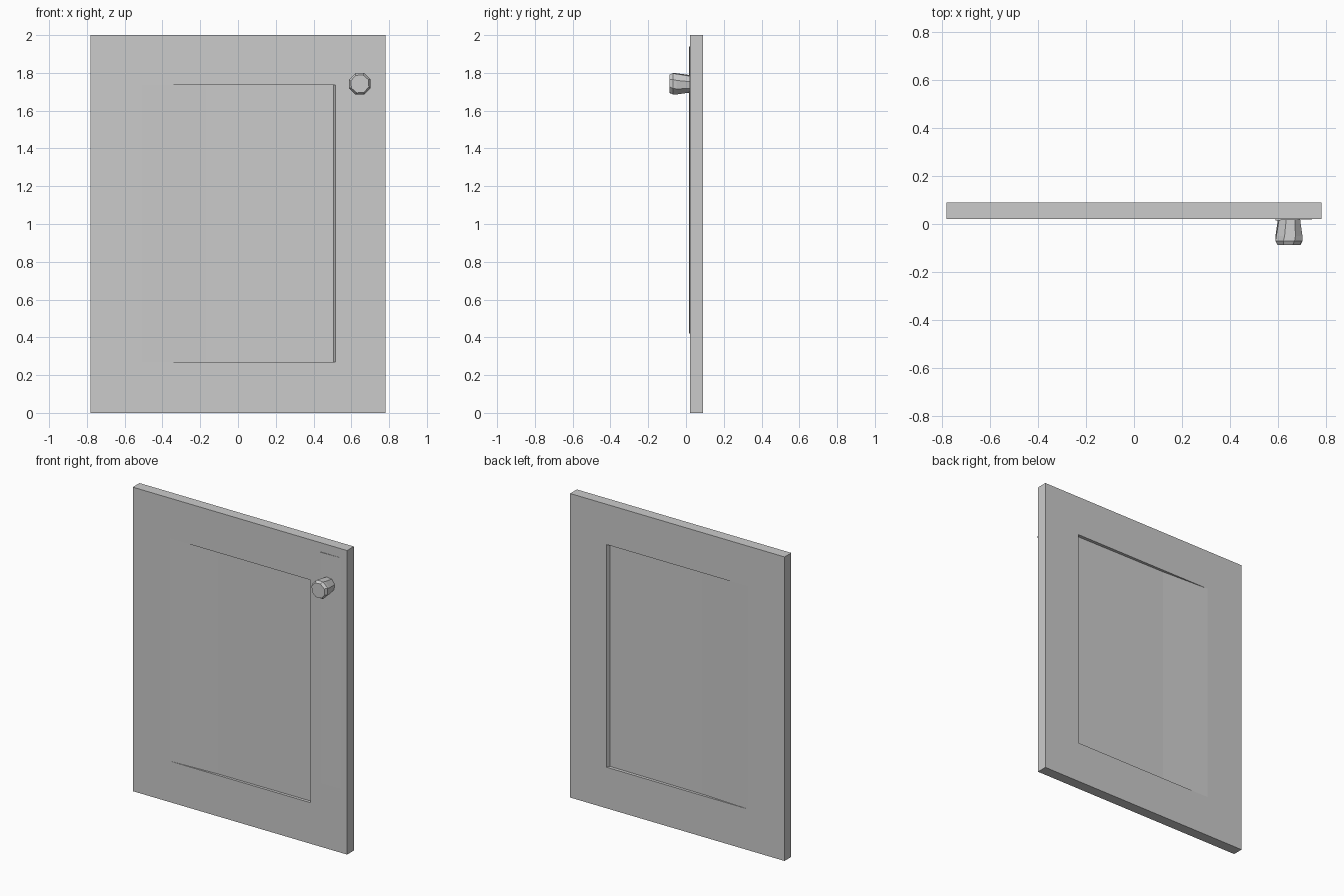
import bpy
import bmesh
import math

cube = bpy.data.objects.get("Cube")
if cube:
    bpy.data.objects.remove(cube, do_unlink=True)

# One plain grey for the whole door
grey = bpy.data.materials.new("light_grey")
grey.use_nodes = True
colour = (0.6, 0.6, 0.6, 1)
grey.diffuse_color = colour
grey.node_tree.nodes["Principled BSDF"].inputs["Base Color"].default_value = colour

FRONT, BACK = 0.02, 0.09
LOW, HIGH = 0.27, 1.735
LEFT_EDGE, RIGHT_EDGE = -0.51, 0.515


def finish(name, bm):
    bmesh.ops.recalc_face_normals(bm, faces=bm.faces)
    mesh = bpy.data.meshes.new(name)
    bm.to_mesh(mesh)
    bm.free()
    mesh.materials.append(grey)
    obj = bpy.data.objects.new(name, mesh)
    bpy.context.collection.objects.link(obj)
    return obj


def loft(name, rings, closed=False):
    """Join rings of points with quads; cap the ends unless closed."""
    bm = bmesh.new()
    loops = [[bm.verts.new(p) for p in ring] for ring in rings]
    pairs = list(zip(loops, loops[1:]))
    if closed:
        pairs.append((loops[-1], loops[0]))
    else:
        bm.faces.new(loops[0])
        bm.faces.new(loops[-1])
    for a, b in pairs:
        n = len(a)
        for i in range(n):
            j = (i + 1) % n
            bm.faces.new((a[i], a[j], b[j], b[i]))
    return finish(name, bm)


def rectangle(x0, x1, z0, z1, y):
    return [(x0, y, z0), (x1, y, z0), (x1, y, z1), (x0, y, z1)]


# Door frame with a rectangular opening
outer = (-0.78, 0.78, 0, 2)
inner = (LEFT_EDGE, RIGHT_EDGE, LOW, HIGH)
loft("door_frame", [rectangle(*outer, FRONT), rectangle(*outer, BACK),
                    rectangle(*inner, BACK), rectangle(*inner, FRONT)], closed=True)

# Sunken panel: flush on one side, sloping into a recess with a bevelled step
profile = [(LEFT_EDGE, FRONT), (-0.17, 0.036), (0.506, 0.04), (RIGHT_EDGE, FRONT),
           (RIGHT_EDGE, BACK), (0.506, 0.068), (-0.17, 0.073), (LEFT_EDGE, BACK)]
loft("door_panel", [[(x, y, z) for x, y in profile] for z in (LOW, HIGH)])

# Thin plate behind the knob, sinking into the frame on its outer side
plate = [(0.59, 0.015), (0.59, 0.025), (0.74, 0.025), (0.74, 0.0195)]
loft("knob_plate", [[(x, y, z) for x, y in plate] for z in (0.42, 1.94)])

# Faceted knob, flaring towards the front
sections = [(0.025, 0.047), (-0.05, 0.059), (-0.07, 0.061), (-0.088, 0.05)]
SIDES = 8
rings = []
for k, (y, r) in enumerate(sections):
    ring = []
    for i in range(SIDES):
        a = math.tau * (i + 0.3 + 0.1 * k) / SIDES
        ring.append((0.645 + r * math.cos(a), y, 1.742 + r * math.sin(a)))
    rings.append(ring)
loft("knob", rings)
